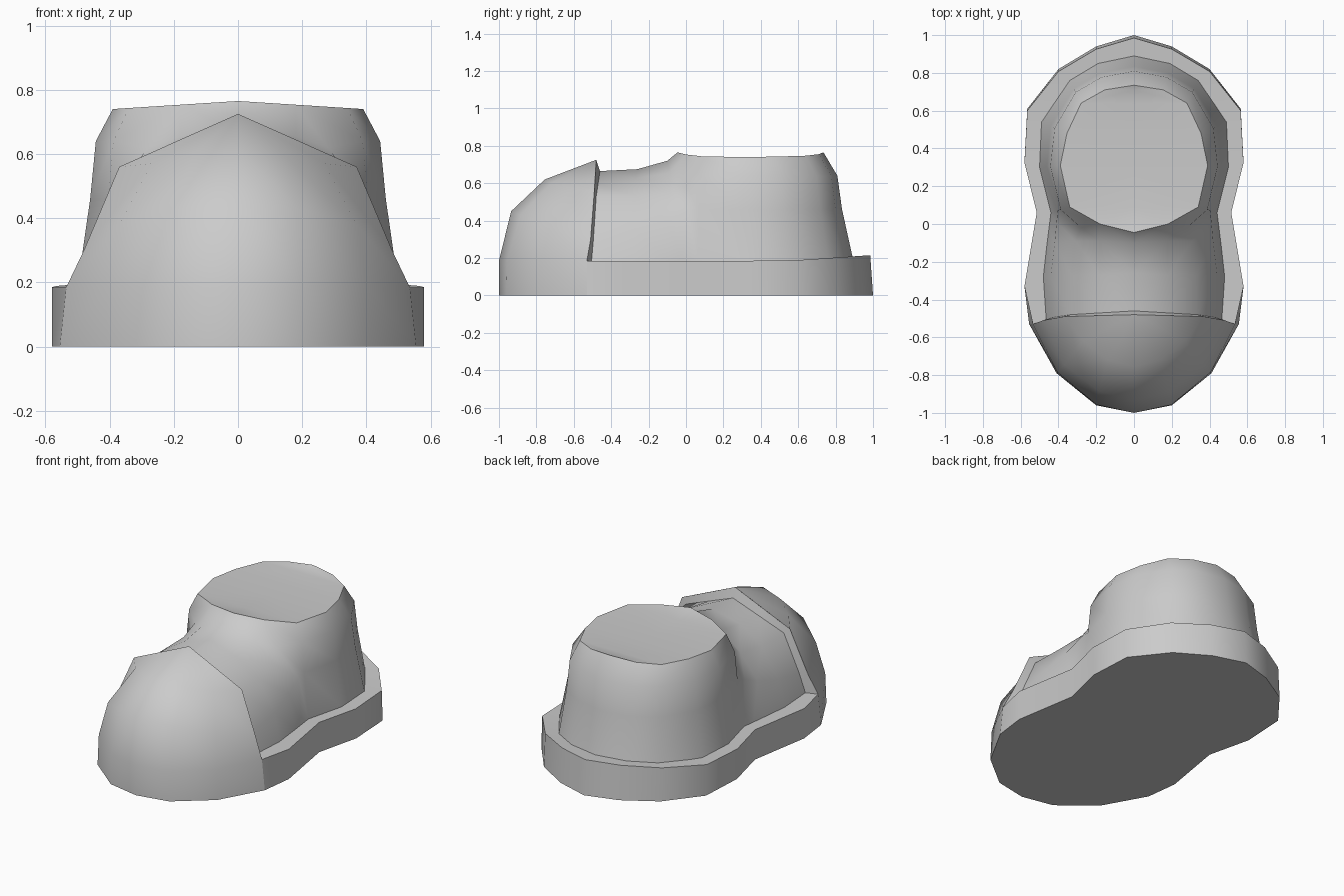
import bpy
import bmesh
import math

cube = bpy.data.objects.get("Cube")
if cube:
    bpy.data.objects.remove(cube)

GREY = (0.6, 0.6, 0.6, 1.0)
grey = bpy.data.materials.new("grey leather")
grey.use_nodes = True
grey.diffuse_color = GREY
grey.node_tree.nodes["Principled BSDF"].inputs["Base Color"].default_value = GREY


def strips(columns):
    """Quads between neighbouring columns; longer columns lose their extra points."""
    return [[a[i], b[i], b[i + 1], a[i + 1]]
            for a, b in zip(columns, columns[1:])
            for i in range(min(len(a), len(b)) - 1)]


def build(name, faces, angle=50, up=False):
    """Makes the +x half from faces, mirrors it and shades it."""
    bm = bmesh.new()
    for pts in faces:
        pts = [p for i, p in enumerate(pts) if p != pts[i - 1]]
        if len(pts) > 2:
            bm.faces.new([bm.verts.new(p) for p in pts])
    bmesh.ops.remove_doubles(bm, verts=bm.verts[:], dist=0.0005)
    bmesh.ops.mirror(bm, geom=bm.verts[:] + bm.edges[:] + bm.faces[:],
                     axis='X', merge_dist=0.0005)
    bmesh.ops.remove_doubles(bm, verts=bm.verts[:], dist=0.0005)
    bmesh.ops.recalc_face_normals(bm, faces=bm.faces[:])
    if up and sum(f.normal.z for f in bm.faces) < 0:
        bmesh.ops.reverse_faces(bm, faces=bm.faces[:])
    mesh = bpy.data.meshes.new(name)
    bm.to_mesh(mesh)
    bm.free()
    mesh.materials.append(grey)
    obj = bpy.data.objects.new(name, mesh)
    bpy.context.collection.objects.link(obj)
    bpy.ops.object.select_all(action='DESELECT')
    obj.select_set(True)
    bpy.context.view_layer.objects.active = obj
    bpy.ops.object.shade_smooth_by_angle(angle=math.radians(angle))
    return obj


def rim_z(y):
    return 0.185 + 0.03 * max(0, (y - 0.55) / 0.45)


def rim_y(y):
    return y * 0.985 if y > 0.3 else y


# Sole: walls and ledge behind the toe cap, full underside
corner = (0.535, -0.53)
heel = [(0, 1), (0.2, 0.94), (0.4, 0.82), (0.565, 0.61), (0.58, 0.33),
        (0.515, 0.06), (0.58, -0.33)]
toe = [(0.555, -0.53), (0.41, -0.79), (0.2, -0.96), (0, -1)]
sole = [[(0, y, 0), (x, y, 0), (x, rim_y(y), rim_z(y)), (0, rim_y(y), rim_z(y))]
        for x, y in heel]
sole.append([(0, -0.53, 0), (*toe[0], 0), (*corner, 0.185), (0, -0.53, 0.185)])
underside = [[(0, y, 0), (x, y, 0)] for x, y in toe]
build("sole", strips(sole) + strips(underside))

# Toe cap: columns from the side edge round to the front, meeting at the peak
peak = (0, -0.48, 0.725)
lower_ring = [corner, (0.405, -0.785), (0.198, -0.957), (0, -1)]
middle = [(0.48, -0.51, 0.3), (0.37, -0.745, 0.38), (0.185, -0.885, 0.43), (0, -0.935, 0.45)]
upper_ring = [(0.37, -0.49, 0.56), (0.27, -0.62, 0.57), (0.14, -0.72, 0.6), (0, -0.755, 0.62)]
cap = [[(*t, 0), (*w, 0.185), m, u, peak]
       for t, w, m, u in zip(toe, lower_ring, middle, upper_ring)]
rim = [(0.465, -0.505, 0.185), (0.43, -0.495, 0.3), (0.335, -0.48, 0.53),
       (0.17, -0.47, 0.597), (0, -0.46, 0.665)]
edge = cap[0][1:4] + [(0.185, -0.485, 0.642), peak]
build("toe_cap", strips(cap) + strips([edge, rim]))

# Ankle: columns from the heel round to the front of the collar
foot = [(0, 0.89), (0.19, 0.85), (0.34, 0.76), (0.49, 0.54), (0.5, 0.3), (0.44, 0.06)]
collar = [(0, 0.735), (0.155, 0.71), (0.28, 0.64), (0.355, 0.48), (0.39, 0.31),
          (0.34, 0.09), (0.18, 0), (0, -0.045)]
collar = [(x, y, 0.74 + 0.025 * (1 - x / 0.39)) for x, y in collar]


def blend(f, c, t, z):
    return (f[0] + (c[0] - f[0]) * t, f[1] + (c[1] - f[1]) * t, z)


ankle = [[(*f, rim_z(f[1])), blend(f, c, 0.36, 0.46), blend(f, c, 0.52, 0.64), c]
         for f, c in zip(foot, collar)]

# Instep: arches from the ledge up to the centre line, ending on the cap rim
arches = [
    [(0.45, -0.02, 0.185), (0.41, 0.01, 0.45), (0.28, -0.02, 0.62), collar[6], collar[7]],
    [(0.46, -0.1, 0.185), (0.42, -0.1, 0.4), (0.31, -0.09, 0.55), (0.18, -0.09, 0.655), (0, -0.1, 0.72)],
    [(0.48, -0.28, 0.185), (0.44, -0.27, 0.35), (0.33, -0.27, 0.53), (0.18, -0.27, 0.625), (0, -0.26, 0.675)],
    rim,
]
build("upper", strips(ankle + arches))

# Saddle-shaped lid closing the collar
lid = [[(0, y, z), (x, y, z)] for x, y, z in collar]
build("collar_lid", strips(lid), up=True)
